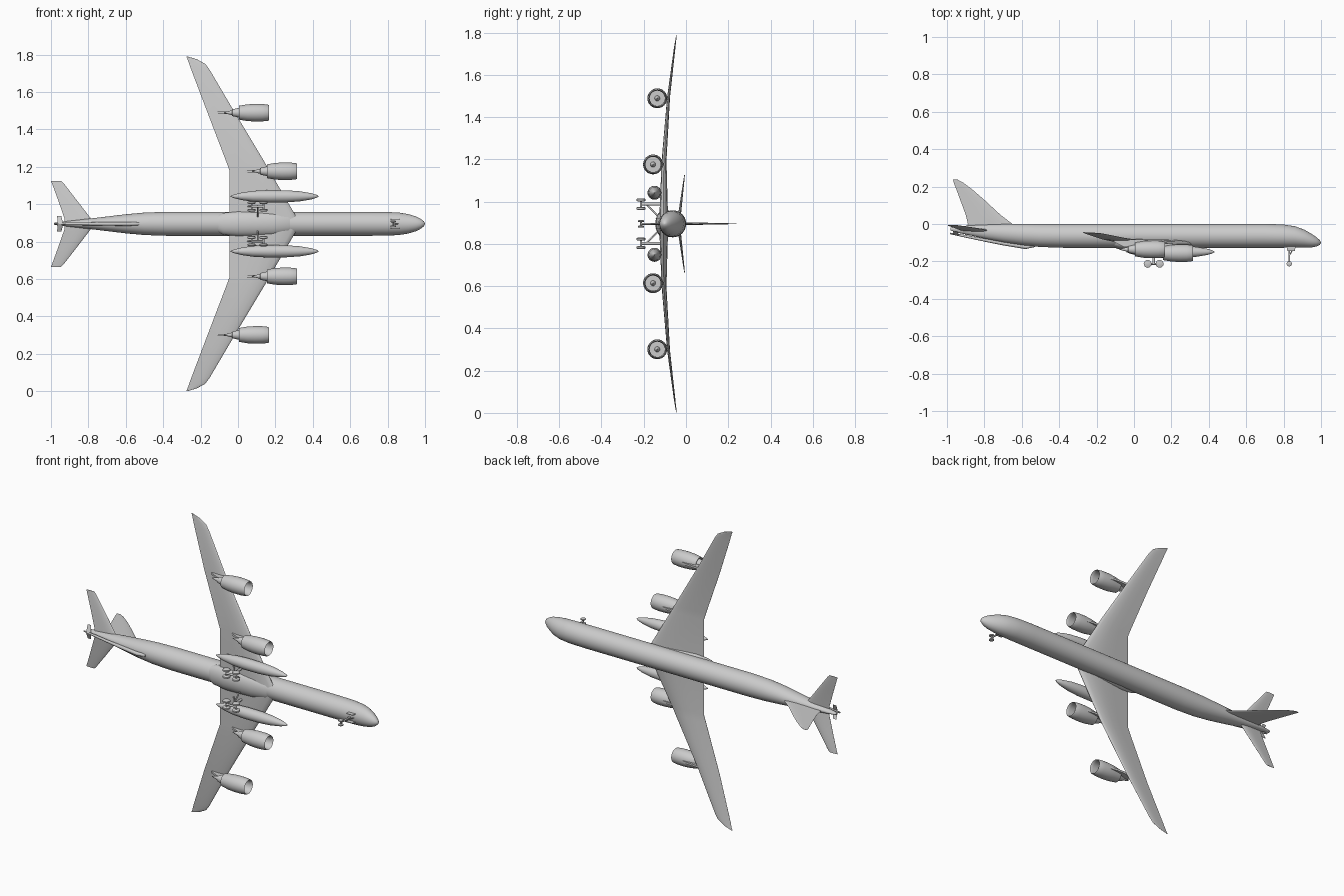
import bpy, bmesh, math
from mathutils import Vector

if "Cube" in bpy.data.objects:
    bpy.data.objects.remove(bpy.data.objects["Cube"])

C = 0.895  # height of the centre line; nose points to +x, aircraft "up" is +y

grey = bpy.data.materials.new("light_grey")
grey.use_nodes = True
col = (0.6, 0.6, 0.6, 1)
grey.diffuse_color = col
grey.node_tree.nodes["Principled BSDF"].inputs["Base Color"].default_value = col


def loft(name, rings, angle=40, closed=False):
    """Skin a list of point rings; points are (x, y, span)."""
    bm = bmesh.new()
    loops = [[bm.verts.new((x, y, s + C)) for x, y, s in r] for r in rings]
    n = len(loops[0])
    pairs = list(zip(loops, loops[1:]))
    if closed:
        pairs.append((loops[-1], loops[0]))
    for a, b in pairs:
        for i in range(n):
            bm.faces.new((a[i], a[(i + 1) % n], b[(i + 1) % n], b[i]))
    if not closed:
        bm.faces.new(loops[0])
        bm.faces.new(loops[-1])
    bmesh.ops.recalc_face_normals(bm, faces=bm.faces)
    me = bpy.data.meshes.new(name)
    bm.to_mesh(me)
    bm.free()
    me.materials.append(grey)
    ob = bpy.data.objects.new(name, me)
    bpy.context.collection.objects.link(ob)
    bpy.ops.object.select_all(action='DESELECT')
    ob.select_set(True)
    bpy.context.view_layer.objects.active = ob
    bpy.ops.object.shade_smooth_by_angle(angle=math.radians(angle))
    return ob


def ring(x, y, s, ry, rs, n=32):
    return [(x, y + ry * math.cos(2 * math.pi * i / n),
             s + rs * math.sin(2 * math.pi * i / n)) for i in range(n)]


def lathe(name, profile, y, s, n=32, closed=False):
    return loft(name, [ring(x, y, s, r, r, n) for x, r in profile], closed=closed)


# Aerofoil outline: chord fraction from the leading edge, thickness fraction
FOIL = [(0, 0), (.02, .2), (.08, .36), (.22, .5), (.4, .5), (.65, .32), (1, .03),
        (1, -.03), (.65, -.26), (.4, -.42), (.22, -.42), (.08, -.3), (.02, -.17)]


def foil(le, te, y, s, t):
    return [(le + (te - le) * c, y + t * h, s) for c, h in FOIL]


def rod(name, a, b, r, n=12):
    """Round bar between two points."""
    a, b = Vector(a), Vector(b)
    d = (b - a).normalized()
    u = d.orthogonal().normalized()
    v = d.cross(u)
    circ = [u * r * math.cos(2 * math.pi * i / n) + v * r * math.sin(2 * math.pi * i / n)
            for i in range(n)]
    return loft(name, [[tuple(p + c) for c in circ] for p in (a, b)])


def wheel(name, x, y, s, r, w):
    prof = [(-w, r * .75), (-w * .6, r), (w * .6, r), (w, r * .75)]
    return loft(name, [[(x + q * math.cos(math.pi * i / 10), y + q * math.sin(math.pi * i / 10),
                         s + z) for i in range(20)] for z, q in prof])


def plate(name, outline, s, t):
    """Flat side plate from an (x, y) outline."""
    return loft(name, [[(x, y, s + k) for x, y in outline] for k in (-t / 2, t / 2)])


# Fuselage: x, centre y, half height, half width
BODY = [(1.0, -.1, .002, .002), (.993, -.099, .013, .014), (.975, -.095, .025, .028),
        (.95, -.089, .036, .04), (.91, -.078, .048, .052), (.86, -.069, .057, .06),
        (.8, -.065, .062, .063), (.7, -.063, .064, .064), (-.38, -.063, .064, .064),
        (-.5, -.061, .062, .06), (-.6, -.056, .057, .051), (-.7, -.049, .049, .039),
        (-.8, -.041, .037, .027), (-.88, -.034, .026, .018), (-.95, -.029, .016, .01),
        (-.98, -.027, .008, .006)]
loft("fuselage", [ring(x, y, 0, a, b, 40) for x, y, a, b in BODY])

# Belly fairing between the wings
FAIR = [(.33, .005, .02), (.27, .03, .05), (.18, .043, .066), (0, .045, .068),
        (-.08, .035, .058), (-.16, .008, .02)]
loft("belly_fairing", [ring(x, -.1, 0, a, b) for x, a, b in FAIR])

# Fin
FIN = [(-.6, -.896, -.02, .014), (-.65, -.888, .0, .014), (-.715, -.9, .05, .012),
       (-.797, -.928, .126, .009), (-.865, -.95, .185, .006), (-.914, -.964, .222, .004),
       (-.945, -.968, .238, .002)]
loft("fin", [[(x, y, z) for x, z in [(le + (te - le) * c, t * h) for c, h in FOIL]]
             for le, te, y, t in FIN])

# Wing: span, leading edge, trailing edge, height, thickness
WING = [(0, .335, -.045, -.107, .045), (.07, .293, -.045, -.107, .042),
        (.284, .168, -.045, -.105, .026), (.325, .145, -.06, -.103, .024),
        (.6, -.02, -.165, -.083, .015), (.824, -.152, -.25, -.055, .008),
        (.855, -.175, -.261, -.051, .006), (.88, -.22, -.27, -.047, .004),
        (.894, -.268, -.277, -.045, .002)]
# Tailplane, same layout
TAIL = [(0, -.765, -.925, -.036, .018), (.03, -.788, -.928, -.033, .016),
        (.13, -.865, -.963, -.02, .01), (.215, -.931, -.994, -.009, .005),
        (.23, -.946, -1.0, -.007, .003)]

NACELLE = [(.148, .036), (.16, .038), (.165, .0405), (.16, .043), (.13, .0465), (.09, .047),
           (.05, .0445), (.005, .037), (.005, .034), (.06, .038), (.1, .037)]
SPINNER = [(.14, .001), (.133, .006), (.118, .012), (.112, .013)]
CORE = [(.113, .037), (.1, .037), (.06, .03), (0, .025), (-.03, .018), (-.033, .013),
        (-.075, .002)]
POD = [(.43, .002), (.42, .008), (.39, .017), (.33, .027), (.26, .032), (.16, .033),
       (.08, .029), (.02, .02), (-.02, .01), (-.04, .002)]

for side, g in (("left", 1), ("right", -1)):
    loft(side + "_wing", [foil(le, te, y, g * s, t) for s, le, te, y, t in WING])
    loft(side + "_tailplane", [foil(le, te, y, g * s, t) for s, le, te, y, t in TAIL])

    # Engines and their pylons
    for place, s, x0, y, wing_y in (("inner", .281, .15, -.156, -.107),
                                    ("outer", .594, 0, -.136, -.085)):
        nm = side + "_" + place
        lathe(nm + "_nacelle", [(x + x0, r) for x, r in NACELLE], y, g * s, closed=True)
        lathe(nm + "_spinner", [(x + x0, r) for x, r in SPINNER], y, g * s, 20)
        lathe(nm + "_engine_core", [(x + x0, r) for x, r in CORE], y, g * s)
        top = wing_y + .003
        plate(nm + "_pylon", [(x0 + .11, y + .044), (x0 + .04, top), (x0 - .1, top),
                              (x0 - .11, wing_y - .01), (x0 - .05, y + .012),
                              (x0 + .0, y + .02), (x0 + .05, y + .042)], g * s, .012)

    # Underwing pod
    lathe(side + "_pod", POD, -.149, g * .147, 24)
    plate(side + "_pod_pylon", [(.2, -.105), (0, -.105), (.03, -.14), (.22, -.14)], g * .147, .012)

    # Main landing gear with a four-wheel bogie
    s = g * .093
    for x in (.073, .137):
        rod(side + "_axle", (x, -.213, s - .022), (x, -.213, s + .022), .005)
        for k in (-.02, .02):
            wheel(side + "_main_wheel", x, -.213, s + k, .021, .007)
    rod(side + "_bogie_beam", (.073, -.213, s), (.137, -.213, s), .006)
    rod(side + "_main_strut", (.105, -.213, s), (.105, -.1, s), .007)
    rod(side + "_side_brace", (.105, -.19, s), (.105, -.13, g * .035), .004)
    rod(side + "_drag_brace", (.105, -.185, s), (.05, -.11, s), .004)

    # Nose wheel and nose gear door
    wheel(side + "_nose_wheel", .83, -.213, g * .013, .014, .005)
    plate(side + "_nose_door", [(.815, -.115), (.865, -.115), (.86, -.145), (.82, -.145)],
          g * .024, .003)

    # Boom control vane
    loft(side + "_boom_vane", [foil(-.935, -.965, -.058, g * .004, .005),
                               foil(-.945, -.967, -.04, g * .042, .003)])

# Nose gear leg
rod("nose_strut", (.83, -.213, 0), (.83, -.11, 0), .005)
rod("nose_axle", (.83, -.213, -.015), (.83, -.213, .015), .004)
rod("nose_drag_brace", (.83, -.17, 0), (.86, -.115, 0), .003)

# Refuelling boom under the tail
BOOM = [(-.53, -.115, .008), (-.58, -.123, .011), (-.7, -.104, .01), (-.8, -.086, .008),
        (-.9, -.066, .007), (-.985, -.05, .004)]
loft("refuelling_boom", [ring(x, y, 0, r, r, 16) for x, y, r in BOOM])
rod("boom_hanger", (-.9, -.066, 0), (-.9, -.04, 0), .004)
